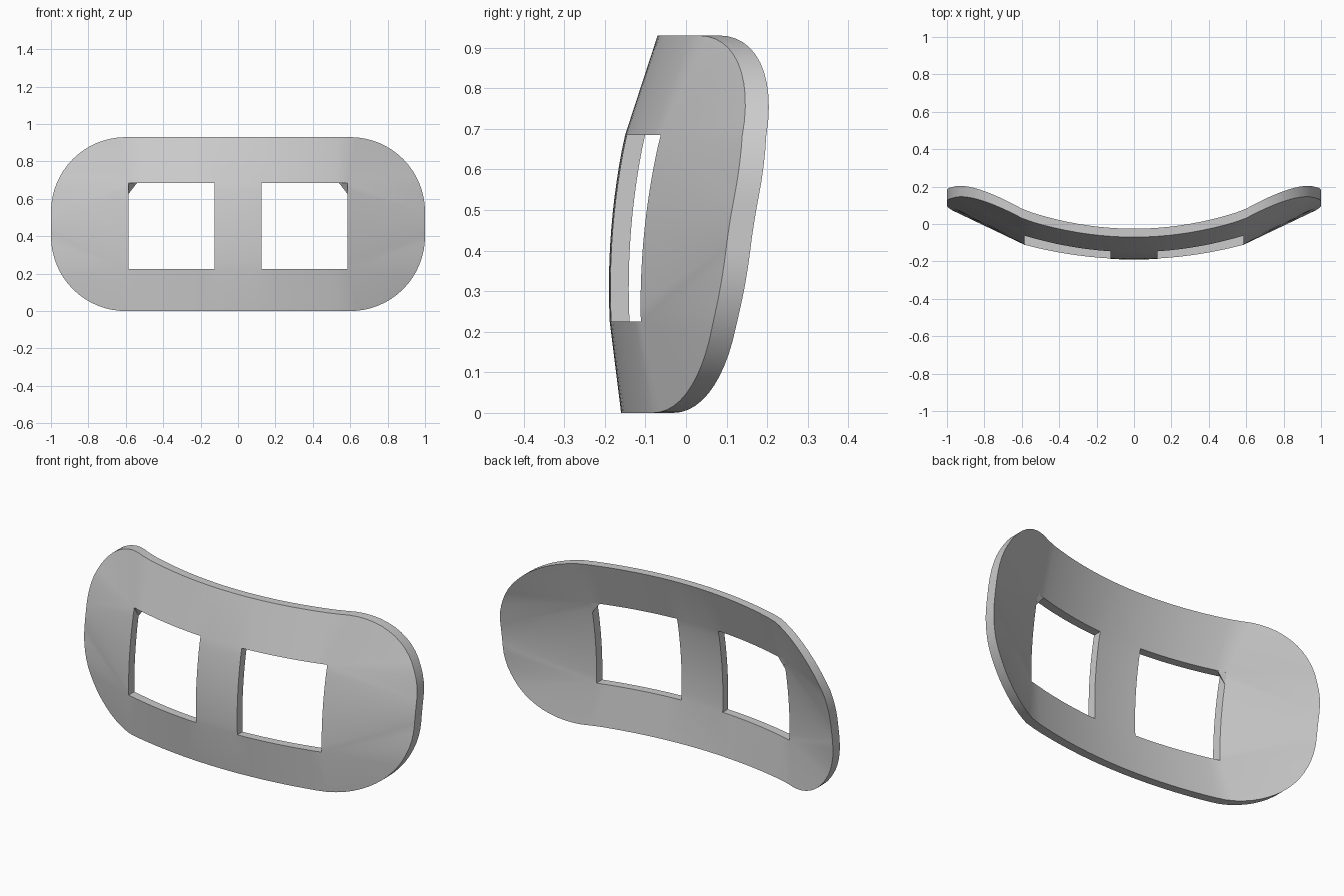
import bpy, bmesh
from math import sin, cos, pi
from mathutils import Vector

if "Cube" in bpy.data.objects:
    bpy.data.objects.remove(bpy.data.objects["Cube"])

HEIGHT, RADIUS = 0.93, 0.4
X_IN, X_OUT, Z_LOW, Z_HIGH = 0.125, 0.585, 0.225, 0.685   # window limits


def depth(x, z):
    """Front surface of the plate: bowed across the width and the height."""
    x = abs(x)
    if z < Z_LOW:
        y = -0.16 - 0.028 * z / Z_LOW
    elif z < Z_HIGH:
        y = -0.19 + 0.28 * (z - 0.31) ** 2
    else:
        y = -0.15 + 0.08 * (z - Z_HIGH) / (HEIGHT - Z_HIGH)
    bow = 0.24 * x * x if x < X_OUT else 0.082 + 0.5 * (x - X_OUT)
    return y + bow + 0.07 * (z - 0.45) * x * x


def thickness(x):
    return 0.045 + 0.015 * x * x


def point(x, z, back=False):
    return Vector((x, depth(x, z) + (thickness(x) if back else 0), z))


def lerp(a, b, n):
    return [a + (b - a) * i / n for i in range(n + 1)]


# Pairs of points (window frame, outer outline) round the right half
across = lerp(0, X_IN, 3) + lerp(X_IN, X_OUT, 8)[1:]
heights = lerp(Z_LOW, Z_HIGH, 12)
stretch = (1 - RADIUS) / X_OUT
pairs = [((x, Z_LOW), (x * stretch, 0)) for x in across]
for i in range(1, 17):
    a = pi / 2 * i / 16
    pairs.append(((X_OUT, Z_LOW), (1 - RADIUS + RADIUS * sin(a), RADIUS - RADIUS * cos(a))))
for z in heights[1:]:
    t = (z - Z_LOW) / (Z_HIGH - Z_LOW)
    pairs.append(((X_OUT, z), (1, RADIUS + t * (HEIGHT - 2 * RADIUS))))
for i in range(1, 17):
    a = pi / 2 * i / 16
    pairs.append(((X_OUT, Z_HIGH), (1 - RADIUS + RADIUS * cos(a), HEIGHT - RADIUS + RADIUS * sin(a))))
pairs += [((x, Z_HIGH), (x * stretch, HEIGHT)) for x in reversed(across[:-1])]

bm = bmesh.new()


def face(corners, side):
    unique = []
    for x, z in corners:
        if (x, z) not in unique:
            unique.append((x, z))
    bm.faces.new([bm.verts.new(point(side * x, z)) for x, z in unique])


# Front skin: surrounding frame and centre bridge, mirrored
for side in (1, -1):
    for (i0, o0), (i1, o1) in zip(pairs, pairs[1:]):
        face([i0, o0, o1, i1], side)
    bridge = lerp(0, X_IN, 3)
    for x0, x1 in zip(bridge, bridge[1:]):
        for z0, z1 in zip(heights, heights[1:]):
            face([(x0, z0), (x1, z0), (x1, z1), (x0, z1)], side)
bmesh.ops.remove_doubles(bm, verts=bm.verts[:], dist=0.0005)

# Thicken straight back
new = bmesh.ops.extrude_face_region(bm, geom=bm.faces[:], use_keep_orig=True)
for v in new["geom"]:
    if isinstance(v, bmesh.types.BMVert):
        v.co.y += thickness(v.co.x)

# Small sloped fillets in the upper outer window corners
for side in (1, -1):
    tip = [point(side * X_OUT, Z_HIGH), point(side * X_OUT, Z_HIGH, True),
           point(side * (X_OUT - 0.045), Z_HIGH, True), point(side * X_OUT, Z_HIGH - 0.058, True)]
    v = [bm.verts.new(p) for p in tip]
    for tri in ((0, 1, 2), (0, 2, 3), (0, 3, 1), (1, 3, 2)):
        bm.faces.new([v[k] for k in tri])
bmesh.ops.recalc_face_normals(bm, faces=bm.faces[:])

mesh = bpy.data.meshes.new("curved_plate")
bm.to_mesh(mesh)
bm.free()
plate = bpy.data.objects.new("curved_plate", mesh)
bpy.context.collection.objects.link(plate)

# Plain grey material
grey = bpy.data.materials.new("light_grey")
grey.use_nodes = True
colour = (0.6, 0.6, 0.6, 1)
grey.diffuse_color = colour
grey.node_tree.nodes["Principled BSDF"].inputs["Base Color"].default_value = colour
mesh.materials.append(grey)

bpy.context.view_layer.objects.active = plate
plate.select_set(True)
bpy.ops.object.shade_smooth_by_angle(angle=pi / 6)
